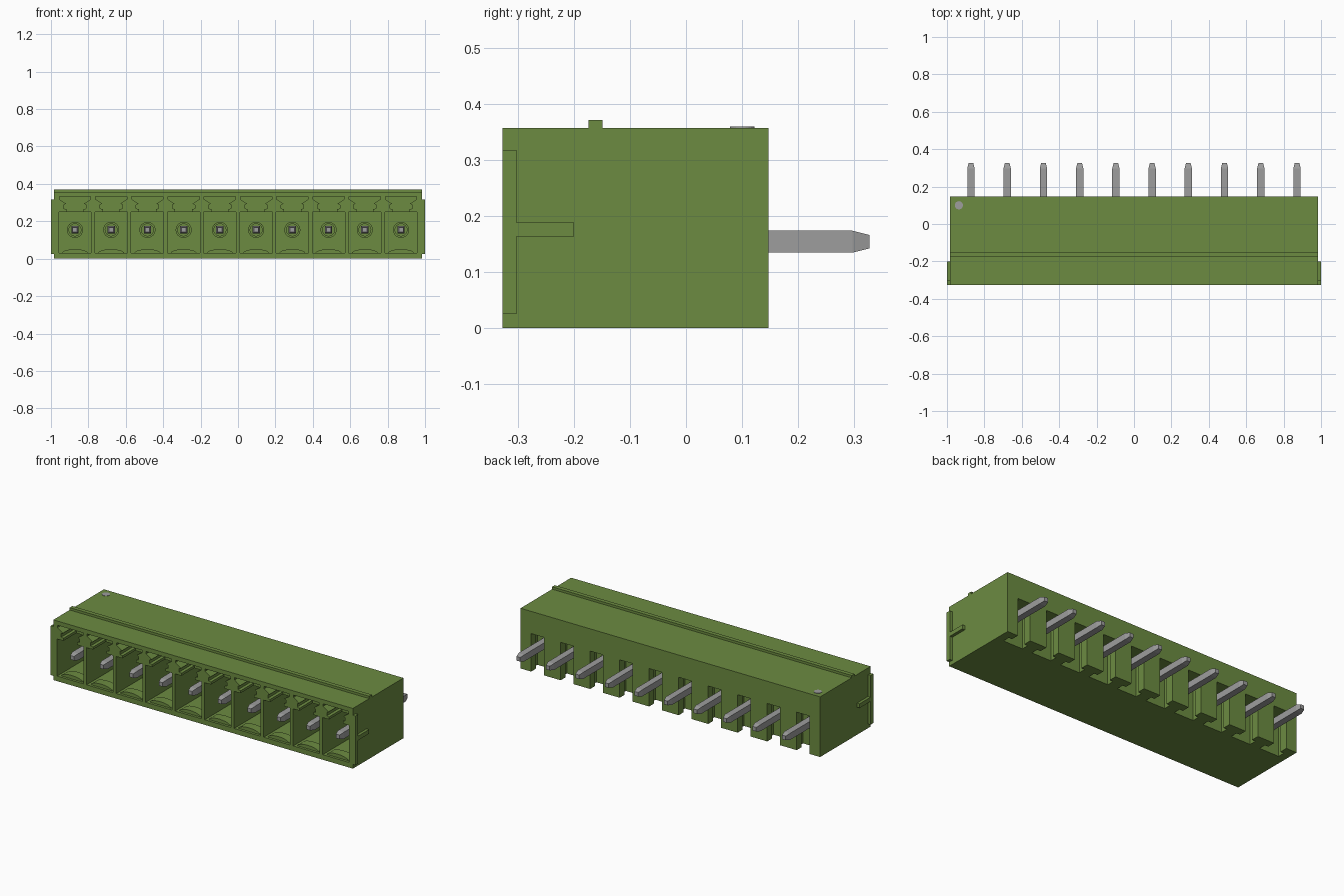
import bpy, bmesh, math

old = bpy.data.objects.get("Cube")
if old:
    bpy.data.objects.remove(old, do_unlink=True)


def material(name, rgb):
    m = bpy.data.materials.new(name)
    m.use_nodes = True
    col = (*rgb, 1.0)
    m.diffuse_color = col
    m.node_tree.nodes["Principled BSDF"].inputs["Base Color"].default_value = col
    return m


GREEN = material("housing green", (0.15, 0.26, 0.053))
GREY = material("pin grey", (0.34, 0.34, 0.34))

PITCH = 0.1937
PIN_X = [(i - 4.5) * PITCH for i in range(10)]
PIN_Z = 0.154
FRONT, BACK, HALF, TOP = -0.327, 0.147, 0.983, 0.357


def add_object(name, bm, mat):
    bmesh.ops.recalc_face_normals(bm, faces=bm.faces)
    me = bpy.data.meshes.new(name)
    bm.to_mesh(me)
    bm.free()
    me.materials.append(mat)
    ob = bpy.data.objects.new(name, me)
    bpy.context.collection.objects.link(ob)
    return ob


def loft(bm, rings, caps=True):
    """Skin a list of equal-length point loops."""
    vs = [[bm.verts.new(p) for p in r] for r in rings]
    n = len(rings[0])
    for a, b in zip(vs, vs[1:]):
        for i in range(n):
            j = (i + 1) % n
            bm.faces.new((a[i], a[j], b[j], b[i]))
    if caps:
        bm.faces.new(vs[0])
        bm.faces.new(vs[-1])


def box(bm, x0, x1, y0, y1, z0, z1):
    loft(bm, [[(x0, y0, z), (x1, y0, z), (x1, y1, z), (x0, y1, z)] for z in (z0, z1)])


def prism_y(bm, pts, x, y0, y1):
    """Extrude an x-z outline along y."""
    loft(bm, [[(x + px, y, pz) for px, pz in pts] for y in (y0, y1)])


def mirrored(half):
    return half + [(-a, b) for a, b in reversed(half)]


def cut(target, cutter):
    cutter.hide_render = True
    mod = target.modifiers.new("cut", "BOOLEAN")
    mod.operation, mod.solver, mod.object = "DIFFERENCE", "EXACT", cutter
    bpy.context.view_layer.objects.active = target
    bpy.ops.object.modifier_apply(modifier=mod.name)
    bpy.data.objects.remove(cutter, do_unlink=True)


# Housing block
bm = bmesh.new()
box(bm, -HALF, HALF, FRONT, BACK, 0, TOP)
housing = add_object("housing", bm, GREEN)

# Plug cavities open to the front
bm = bmesh.new()
for x in PIN_X:
    box(bm, x - 0.0865, x + 0.0865, FRONT - 0.05, 0.0, 0.03, 0.25)
cut(housing, add_object("cavity_cutter", bm, GREEN))

# Flared keyways above each cavity
key = mirrored([(0.045, 0.2), (0.045, 0.265), (0.06, 0.268), (0.06, 0.288),
                (0.048, 0.294), (0.084, 0.318), (0.084, 0.332)])
bm = bmesh.new()
for x in PIN_X:
    prism_y(bm, key, x, FRONT - 0.05, FRONT + 0.12)
cut(housing, add_object("keyway_cutter", bm, GREEN))

# T-shaped solder slots at the back, open underneath
tee = mirrored([(0.042, BACK + 0.05), (0.042, 0.10), (0.064, 0.10), (0.064, 0.057)])
bm = bmesh.new()
for x in PIN_X:
    loft(bm, [[(x + px, py, z) for px, py in tee] for z in (-0.05, 0.225)])
cut(housing, add_object("slot_cutter", bm, GREEN))

# Ridge along the top
bm = bmesh.new()
box(bm, -HALF, HALF, -0.174, -0.149, TOP - 0.01, 0.371)
add_object("top_ridge", bm, GREEN)

# Interlocking lips and ribs on both ends
for side, name in ((1, "left"), (-1, "right")):
    bm = bmesh.new()
    xs = sorted((side * (HALF - 0.01), side * 1.0))
    box(bm, *xs, FRONT, -0.302, 0.025, 0.317)
    add_object(name + "_end_lip", bm, GREEN)
    bm = bmesh.new()
    box(bm, *xs, -0.305, -0.2, 0.163, 0.188)
    add_object(name + "_end_rib", bm, GREEN)

# Rounded latch bumps on the cavity floors
arc = [(0.07 * math.cos(math.pi * k / 10), 0.029 + 0.022 * math.sin(math.pi * k / 10))
       for k in range(11)]
bm = bmesh.new()
for x in PIN_X:
    prism_y(bm, arc, x, FRONT + 0.015, FRONT + 0.07)
add_object("floor_bumps", bm, GREEN)


def circle(x, y, r, n=24):
    return [(x + r * math.cos(2 * math.pi * k / n), y, PIN_Z + r * math.sin(2 * math.pi * k / n))
            for k in range(n)]


# Round collars on the cavity back wall
bm = bmesh.new()
for x in PIN_X:
    loft(bm, [circle(x, 0.002, 0.043), circle(x, -0.04, 0.043),
              circle(x, -0.04, 0.032), circle(x, 0.002, 0.032)], caps=False)
collars = add_object("pin_collars", bm, GREEN)
bpy.ops.object.select_all(action="DESELECT")
collars.select_set(True)
bpy.context.view_layer.objects.active = collars
bpy.ops.object.shade_smooth_by_angle(angle=math.radians(30))


# Square pins with tapered tips at both ends
def square(x, y, h):
    return [(x + a * h, y, PIN_Z + b * h) for a, b in ((-1, -1), (1, -1), (1, 1), (-1, 1))]


for i, x in enumerate(PIN_X):
    bm = bmesh.new()
    loft(bm, [square(x, -0.31, 0.012), square(x, -0.28, 0.0195),
              square(x, 0.297, 0.0195), square(x, 0.327, 0.012)])
    add_object(f"pin_{i + 1}", bm, GREY)

# Round marker for the first position
bm = bmesh.new()
loft(bm, [[(px - 0.936, pz - PIN_Z + 0.1, z) for px, _, pz in circle(0, 0, 0.022)]
          for z in (TOP - 0.002, TOP + 0.002)])
add_object("position_marker", bm, GREY)
